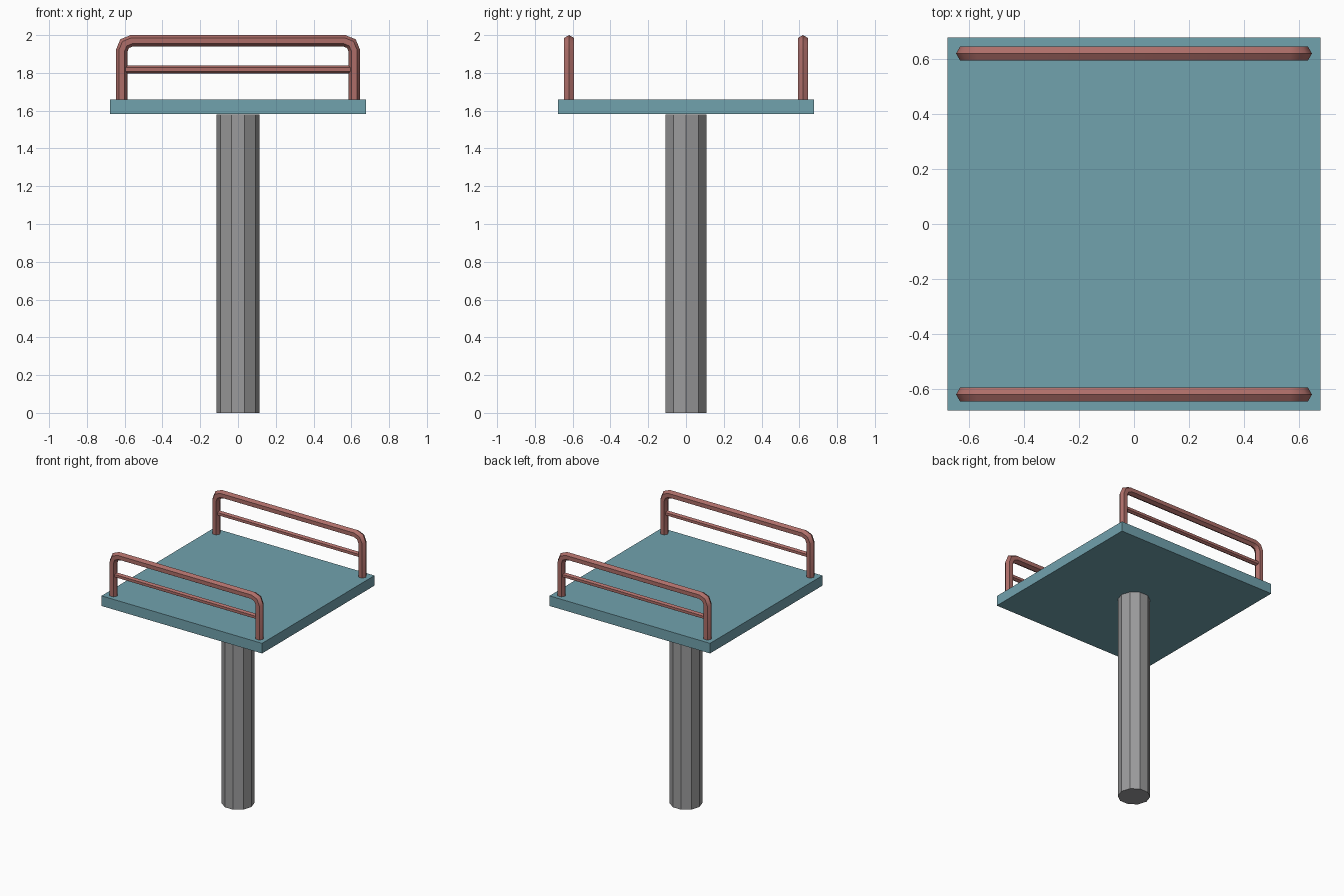
import bpy, bmesh, math
from mathutils import Vector

if "Cube" in bpy.data.objects:
    bpy.data.objects.remove(bpy.data.objects["Cube"])


def material(name, color):
    m = bpy.data.materials.new(name)
    m.diffuse_color = color
    m.use_nodes = True
    m.node_tree.nodes["Principled BSDF"].inputs["Base Color"].default_value = m.diffuse_color
    return m


def add_object(name, bm, mat):
    bmesh.ops.recalc_face_normals(bm, faces=bm.faces)
    mesh = bpy.data.meshes.new(name)
    bm.to_mesh(mesh)
    bm.free()
    mesh.materials.append(mat)
    obj = bpy.data.objects.new(name, mesh)
    bpy.context.collection.objects.link(obj)
    return obj


def tube(name, path, y, radius, mat, sides=6):
    """Mitred low-poly tube along an (x, z) path at depth y."""
    bm = bmesh.new()
    pts = [Vector(p) for p in path]
    rings = []
    for i, p in enumerate(pts):
        d_in = (p - pts[i - 1]).normalized() if i else (pts[1] - p).normalized()
        d_out = (pts[i + 1] - p).normalized() if i < len(pts) - 1 else d_in
        t = (d_in + d_out).normalized()
        n = Vector((-t.y, t.x)) / t.dot(d_in)
        ring = []
        for k in range(sides):
            a = 2 * math.pi * k / sides
            q = p + n * radius * math.cos(a)
            ring.append(bm.verts.new((q.x, y + radius * math.sin(a), q.y)))
        rings.append(ring)
    for a, b in zip(rings, rings[1:]):
        for k in range(sides):
            j = (k + 1) % sides
            bm.faces.new((a[k], a[j], b[j], b[k]))
    bm.faces.new(rings[0])
    bm.faces.new(rings[-1])
    return add_object(name, bm, mat)


teal = material("teal_paint", (0.165, 0.36, 0.42, 1))
red = material("red_paint", (0.42, 0.155, 0.14, 1))
grey = material("dark_grey_metal", (0.33, 0.33, 0.335, 1))

# Ten-sided support post
tube("support_post", [(0, 0), (0, 1.58)], 0, 0.113, grey, sides=10)

# Square platform
bm = bmesh.new()
bmesh.ops.create_cube(bm, size=1)
bmesh.ops.scale(bm, vec=(1.355, 1.355, 0.077), verts=bm.verts)
bmesh.ops.translate(bm, vec=(0, 0, 1.62), verts=bm.verts)
add_object("platform", bm, teal)

# Guard rail path: leg, rounded corner, top bar, mirrored
X, TOP, BEND = 0.616, 1.97, 0.053
half = [(-X, 1.65)]
for k in range(3):
    a = math.radians(180 - 45 * k)
    half.append((-X + BEND + BEND * math.cos(a), TOP - BEND + BEND * math.sin(a)))
path = half + [(-x, z) for x, z in reversed(half)]

# Guard rails on the front and back edges, bends shaded smooth
for side, y in (("front", -0.619), ("back", 0.619)):
    rail = tube(side + "_guard_rail", path, y, 0.03, red)
    rail.data.shade_smooth()
    rail.data.set_sharp_from_angle(angle=math.radians(50))
    tube(side + "_middle_bar", [(-X, 1.818), (X, 1.818)], y, 0.02, red)
